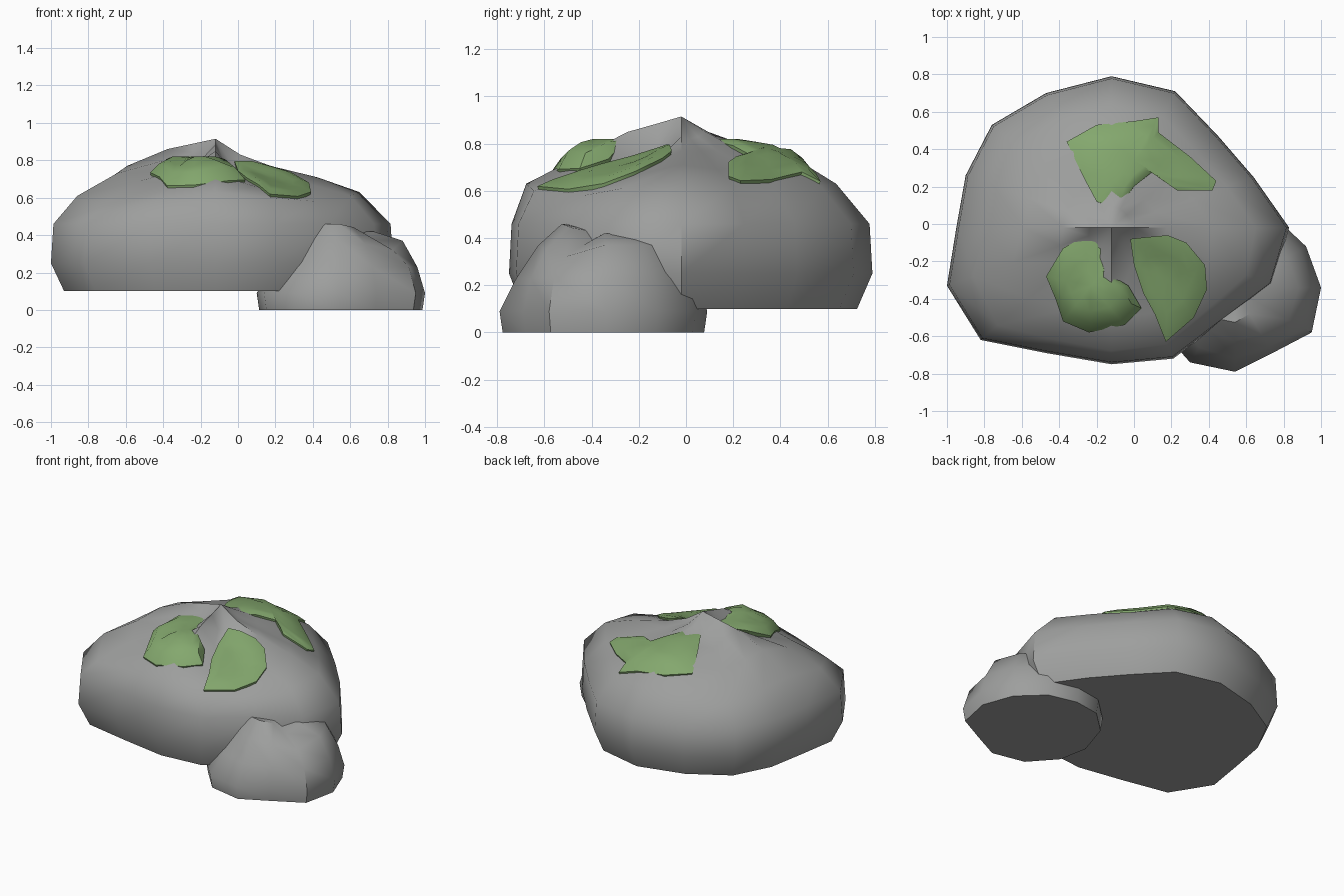
import bpy, bmesh, math
from mathutils import Vector
from mathutils.bvhtree import BVHTree

if "Cube" in bpy.data.objects:
    bpy.data.objects.remove(bpy.data.objects["Cube"])


def material(name, rgb):
    m = bpy.data.materials.new(name)
    m.diffuse_color = (*rgb, 1)
    m.use_nodes = True
    m.node_tree.nodes["Principled BSDF"].inputs["Base Color"].default_value = m.diffuse_color
    return m


stone = material("stone grey", (0.34, 0.345, 0.34))
moss = material("moss green", (0.23, 0.39, 0.155))


def finish(bm, name, mat, angle):
    bmesh.ops.recalc_face_normals(bm, faces=bm.faces)
    mesh = bpy.data.meshes.new(name)
    bm.to_mesh(mesh)
    obj = bpy.data.objects.new(name, mesh)
    bpy.context.collection.objects.link(obj)
    mesh.materials.append(mat)
    bpy.ops.object.select_all(action='DESELECT')
    obj.select_set(True)
    bpy.context.view_layer.objects.active = obj
    bpy.ops.object.shade_smooth_by_angle(angle=math.radians(angle))
    return obj


def loft(bm, rings, apex, cap=True):
    """Join rings of points bottom to top, closed by a fan to the apex."""
    loops = [[bm.verts.new(p) for p in r] for r in rings]
    n = len(loops[0])
    if cap:
        bm.faces.new(loops[0][::-1])
    for a, b in zip(loops, loops[1:]):
        for i in range(n):
            j = (i + 1) % n
            bm.faces.new((a[i], a[j], b[j], b[i]))
    top = bm.verts.new(apex)
    for i in range(n):
        bm.faces.new((loops[-1][i], loops[-1][(i + 1) % n], top))


def rock(name, centre, outline, levels, apex_z, shape):
    """Stack scaled copies of an outline; shape(index, angle, scale, z) adjusts them."""
    cx, cy = centre
    rings = []
    for s, z in levels:
        ring = []
        for i, (x, y) in enumerate(outline):
            s2, z2 = shape(i, math.atan2(y - cy, x - cx), s, z)
            ring.append((cx + (x - cx) * s2, cy + (y - cy) * s2, z2))
        rings.append(ring)
    bm = bmesh.new()
    loft(bm, rings, (cx, cy, apex_z))
    tree = BVHTree.FromBMesh(bm)
    finish(bm, name, stone, 45)
    return tree


# Main boulder: ridges run left, front and back from the peak, hollows between
crown = {
    0.81: [.63, .62, .61, .62, .63, .62, .60, .62,
           .63, .61, .55, .59, .63, .60, .58, .61],
    0.57: [.71, .69, .70, .73, .75, .74, .72, .75,
           .77, .73, .68, .69, .72, .66, .65, .67],
    0.31: [.77, .77, .77, .78, .80, .78, .77, .82,
           .86, .80, .75, .77, .85, .73, .72, .74],
    0.14: [.83, .82, .83, .85, .85, .83, .83, .86,
           .89, .84, .81, .83, .885, .79, .78, .79]}


def boulder_shape(i, a, s, z):
    z = crown[s][i] if s in crown else z
    if s in (0.81, 0.57):
        s += 0.09 * max(0, -math.sin(a))
    return s, z


boulder_outline = [
    (0.83, -0.02), (0.64, 0.25), (0.45, 0.47), (0.22, 0.71),
    (-0.12, 0.79), (-0.47, 0.70), (-0.76, 0.53), (-0.90, 0.26),
    (-0.95, -0.02), (-1.0, -0.33), (-0.82, -0.62), (-0.47, -0.69),
    (-0.12, -0.75), (0.21, -0.72), (0.50, -0.50), (0.74, -0.32)]
surface = rock("main_boulder", (-0.12, -0.02), boulder_outline,
               [(0.92, 0.10), (1.0, 0.25), (0.985, 0.46), (0.81, 0),
                (0.57, 0), (0.31, 0), (0.14, 0)], 0.915, boulder_shape)


# Small boulder: sloping left side and a groove on the front right
def small_shape(i, a, s, z):
    if 0.15 < z < 0.45:
        left_front = max(0, math.cos(a - math.radians(-145)))
        s -= 0.2 * left_front * (z / 0.37)
    if s < 0.8 and z > 0.3:
        groove = max(0, 1 - abs(a - math.radians(-38)) / 0.5)
        z -= 0.07 * groove
        s -= 0.06 * groove
    if s < 0.5 and z > 0.4 and -0.9 < a < 1.5:
        z -= 0.04
    return s, z


small_outline = [
    (1.0, -0.34), (0.95, -0.58), (0.74, -0.69), (0.54, -0.79),
    (0.30, -0.74), (0.14, -0.56), (0.10, -0.35), (0.18, -0.10),
    (0.35, 0.06), (0.54, 0.09), (0.75, 0.04), (0.92, -0.12)]
rock("small_boulder", (0.54, -0.35), small_outline,
     [(0.97, 0.0), (1.0, 0.09), (0.91, 0.23), (0.74, 0.37), (0.40, 0.46)],
     0.42, small_shape)


# Moss patches: outlines draped over the boulder with a sloping rim
def drape(x, y, lift, flat):
    """Height above the boulder, kept under the flat level of the patch."""
    hit = surface.ray_cast(Vector((x, y, 2)), Vector((0, 0, -1)))[0]
    return (x, y, min(hit.z + lift, flat))


def moss_patch(name, centre, flat, thick, outline):
    cx, cy = centre
    rings = [[drape(cx + (x - cx) * s, cy + (y - cy) * s, lift, flat) for x, y in outline]
             for s, lift in ((0.97, -0.01), (1.0, 0.015), (0.8, thick),
                             (0.55, thick), (0.3, thick))]
    bm = bmesh.new()
    loft(bm, rings, drape(cx, cy, thick, flat), cap=False)
    finish(bm, name, moss, 45)


moss_patch("moss_front_left", (-0.23, -0.33), 0.82, 0.06, [
    (-0.47, -0.28), (-0.38, -0.13), (-0.27, -0.07), (-0.18, -0.08),
    (-0.16, -0.25), (-0.03, -0.33), (0.04, -0.45), (-0.05, -0.54),
    (-0.24, -0.58), (-0.38, -0.52), (-0.42, -0.40)])
moss_patch("moss_front_right", (0.18, -0.30), 0.80, 0.03, [
    (0.07, -0.07), (0.18, -0.06), (0.28, -0.10), (0.38, -0.22),
    (0.39, -0.35), (0.32, -0.50), (0.17, -0.63), (0.11, -0.48),
    (0.05, -0.37), (0.0, -0.22), (-0.02, -0.08)])
moss_patch("moss_back", (0.0, 0.34), 0.82, 0.03, [
    (-0.36, 0.44), (-0.20, 0.53), (0.0, 0.55), (0.13, 0.57), (0.13, 0.49),
    (0.30, 0.36), (0.44, 0.23), (0.42, 0.18), (0.23, 0.18), (0.10, 0.28),
    (0.0, 0.20), (-0.09, 0.08), (-0.20, 0.12), (-0.27, 0.25)])
